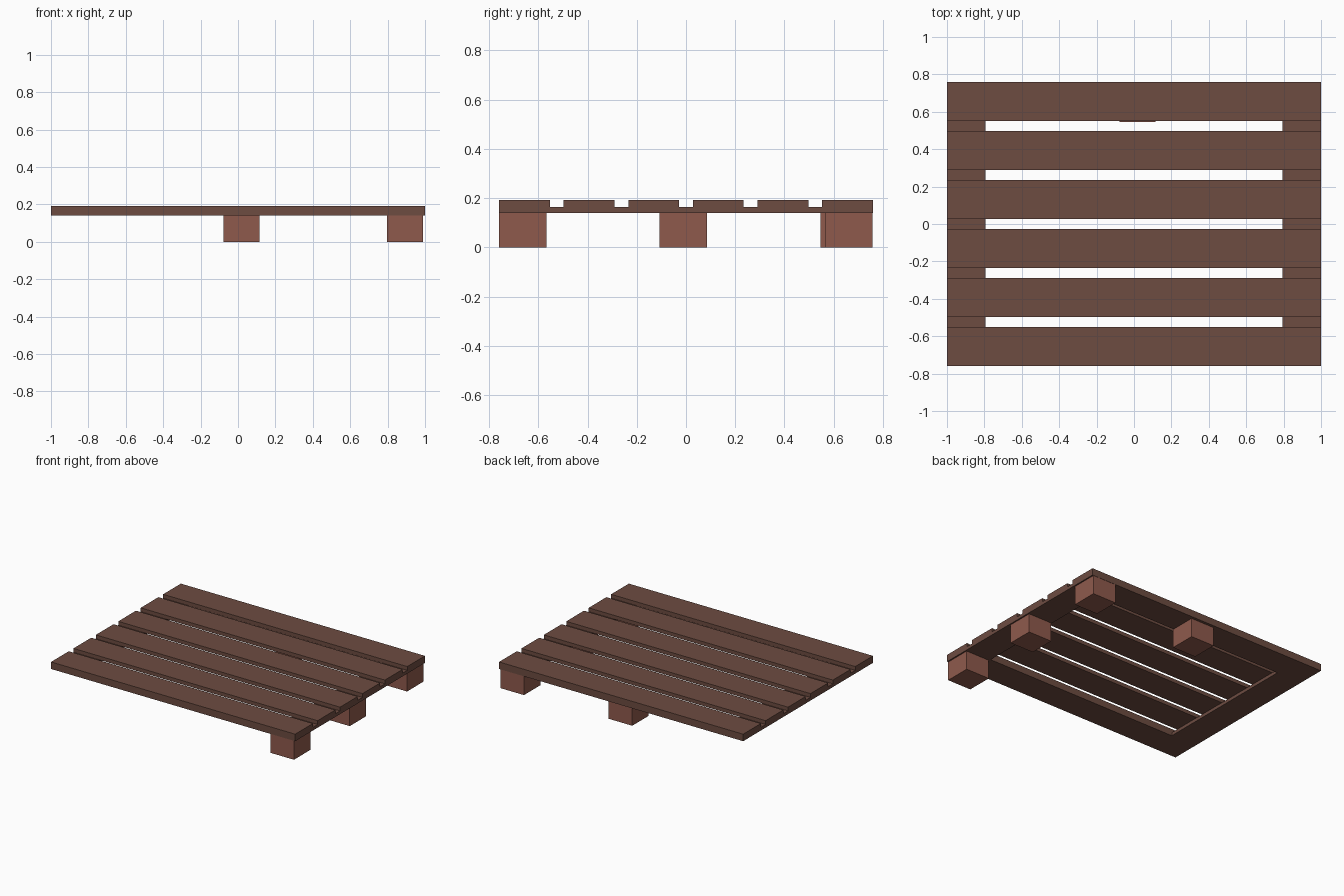
import bpy, bmesh

if "Cube" in bpy.data.objects:
    bpy.data.objects.remove(bpy.data.objects["Cube"])


def material(name, rgb):
    m = bpy.data.materials.new(name)
    m.diffuse_color = (*rgb, 1.0)
    m.use_nodes = True
    m.node_tree.nodes["Principled BSDF"].inputs["Base Color"].default_value = m.diffuse_color
    return m


PLANK = material("dark brown wood", (0.153, 0.072, 0.053))
BLOCK = material("reddish brown wood", (0.275, 0.102, 0.073))


def add_object(name, bm, mat):
    bmesh.ops.recalc_face_normals(bm, faces=bm.faces)
    mesh = bpy.data.meshes.new(name)
    bm.to_mesh(mesh)
    bm.free()
    mesh.materials.append(mat)
    obj = bpy.data.objects.new(name, mesh)
    bpy.context.collection.objects.link(obj)
    return obj


def box(name, x0, x1, y0, y1, z0, z1, mat):
    bm = bmesh.new()
    bmesh.ops.create_cube(bm, size=1)
    for v in bm.verts:
        v.co.x = x1 if v.co.x > 0 else x0
        v.co.y = y1 if v.co.y > 0 else y0
        v.co.z = z1 if v.co.z > 0 else z0
    return add_object(name, bm, mat)


HX, HY = 1.0, 0.759
Z_FRAME, Z_DECK, Z_TOP = 0.14, 0.164, 0.192

# Rectangular frame under the deck, one closed ring
bm = bmesh.new()
corners = [(-1, -1), (1, -1), (1, 1), (-1, 1)]
rings = []
for hx, hy, z in ((HX, HY, Z_FRAME), (HX, HY, Z_DECK),
                  (0.793, 0.551, Z_DECK), (0.793, 0.551, Z_FRAME)):
    rings.append([bm.verts.new((sx * hx, sy * hy, z)) for sx, sy in corners])
for r in range(4):
    a, b = rings[r], rings[(r + 1) % 4]
    for i in range(4):
        j = (i + 1) % 4
        bm.faces.new((a[i], a[j], b[j], b[i]))
add_object("frame", bm, PLANK)

# Six deck planks running side to side
WIDTH = 0.207
PITCH = (2 * HY - WIDTH) / 5
for i in range(6):
    y = -HY + i * PITCH
    box(f"deck_plank_{i + 1}", -HX, HX, y, y + WIDTH, Z_DECK, Z_TOP, PLANK)

# Support blocks: three along the right end, one in the middle of the back
SIZE = 0.193
for name, x, y in (("front_right_block", 0.797, -0.759),
                   ("middle_right_block", 0.797, -0.107),
                   ("back_right_block", 0.797, 0.564),
                   ("back_middle_block", -0.077, 0.546)):
    box(name, x, x + SIZE, y, y + SIZE, 0.0, Z_FRAME, BLOCK)
